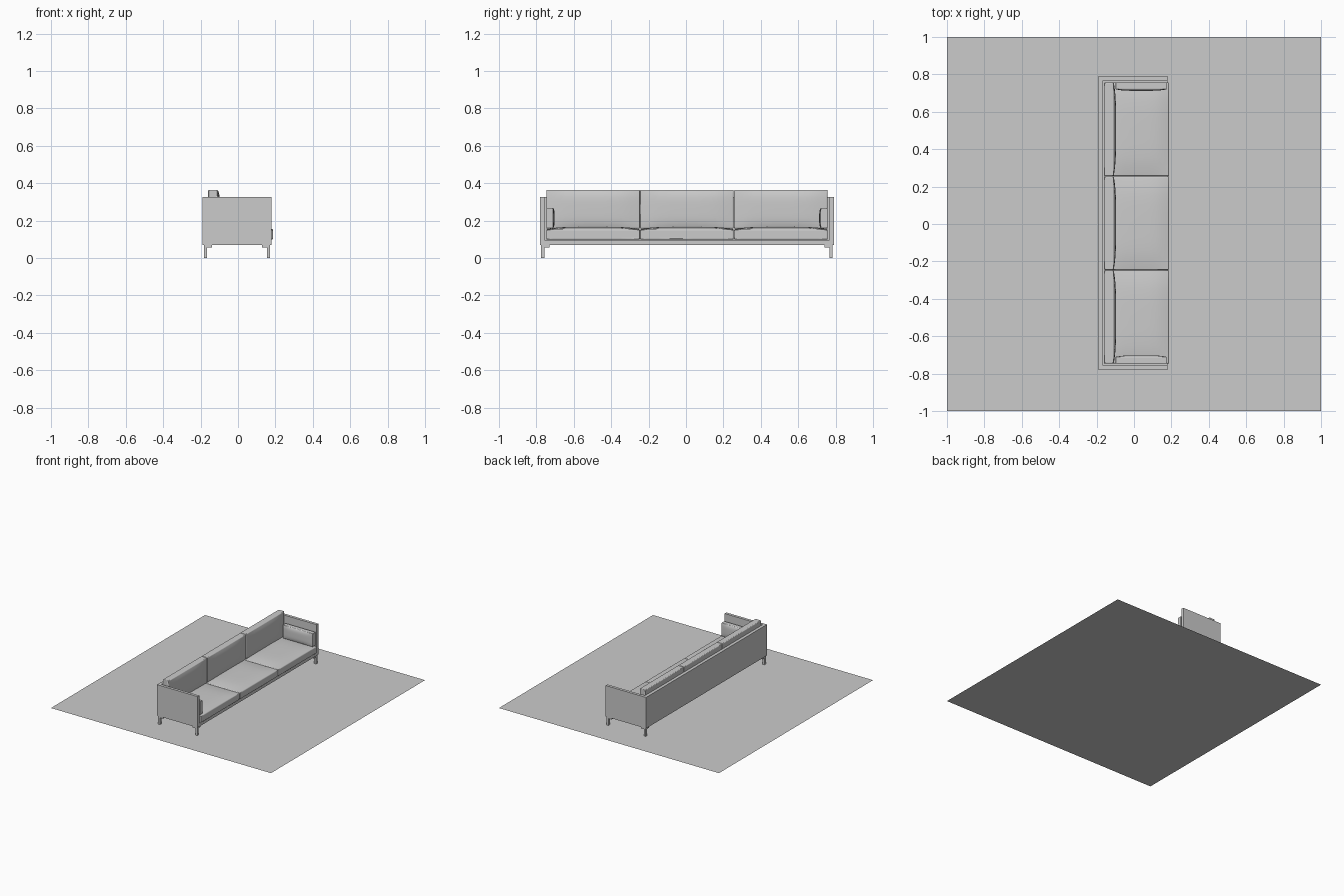
import bpy, bmesh
from mathutils import Vector

if "Cube" in bpy.data.objects:
    bpy.data.objects.remove(bpy.data.objects["Cube"])

YC = 0.005  # sofa centre line along its length


def finish(name, bm, bevel=0.0, segments=3):
    mesh = bpy.data.meshes.new(name)
    bm.to_mesh(mesh)
    bm.free()
    ob = bpy.data.objects.new(name, mesh)
    bpy.context.collection.objects.link(ob)
    if bevel:
        mod = ob.modifiers.new("soft_edges", 'BEVEL')
        mod.width = bevel
        mod.segments = segments
        mod.limit_method = 'ANGLE'
        mod.angle_limit = 0.9
        bpy.ops.object.select_all(action='DESELECT')
        ob.select_set(True)
        bpy.context.view_layer.objects.active = ob
        bpy.ops.object.shade_smooth_by_angle(angle=0.7)
    return ob


def box_mesh(lo, hi):
    bm = bmesh.new()
    bmesh.ops.create_cube(bm, size=1)
    lo, hi = Vector(lo), Vector(hi)
    for v in bm.verts:
        v.co = Vector([lo[i] + (v.co[i] + 0.5) * (hi[i] - lo[i]) for i in range(3)])
    return bm


def box(name, lo, hi, bevel=0.0):
    return finish(name, box_mesh(lo, hi), bevel, 2)


def cushion(name, lo, hi, axis, side, crown, bevel):
    """Box with one face (axis, side) puffed outwards."""
    bm = box_mesh(lo, hi)
    bmesh.ops.subdivide_edges(bm, edges=bm.edges[:], cuts=9, use_grid_fill=True)
    others = [i for i in range(3) if i != axis]
    face = hi[axis] if side > 0 else lo[axis]
    for v in bm.verts:
        if abs(v.co[axis] - face) < 1e-5:
            puff = crown
            for i in others:
                t = 2 * (v.co[i] - lo[i]) / (hi[i] - lo[i]) - 1
                puff *= max(0.0, 1 - t ** 4)
            v.co[axis] += side * puff
    return finish(name, bm, bevel)


# Flat square sheet the sofa stands on
bm = bmesh.new()
bmesh.ops.create_grid(bm, x_segments=1, y_segments=1, size=1)
finish("floor_sheet", bm)

# Frame: base, back panel and two side panels
box("base_panel", (-0.165, -0.76, 0.07), (0.178, 0.77, 0.096))
box("back_panel", (-0.19, -0.76, 0.07), (-0.165, 0.77, 0.325))

for s, side in ((-1, "left"), (1, "right")):
    y_out, y_in = YC + s * 0.785, YC + s * 0.762
    box(side + "_arm_panel", (-0.19, min(y_out, y_in), 0.07),
        (0.178, max(y_out, y_in), 0.325))

    # Legs with their mounting plates
    for xs, end in ((-1, "back"), (1, "front")):
        xo = -0.183 if xs < 0 else 0.172
        xi, xp = xo - xs * 0.016, xo - xs * 0.045
        yi, yp = YC + s * 0.762, YC + s * 0.735
        yo = YC + s * 0.779
        box(f"{end}_{side}_leg", (min(xo, xi), min(yo, yi), 0),
            (max(xo, xi), max(yo, yi), 0.07))
        box(f"{end}_{side}_leg_plate", (min(xo, xp), min(yo, yp), 0.056),
            (max(xo, xp), max(yo, yp), 0.071))

# Three seat cushions and three back cushions
W = 0.502
for i in range(3):
    y0 = YC - 0.753 + i * W
    y1 = y0 + W
    cushion(f"seat_cushion_{i + 1}", (-0.16, y0 + 0.001, 0.098),
            (0.187, y1 - 0.001, 0.153), 2, 1, 0.014, 0.008)
    cushion(f"back_cushion_{i + 1}", (-0.16, y0 + 0.001, 0.158),
            (-0.108, y1 - 0.001, 0.364), 0, 1, 0.012, 0.012)

# Upright pillows resting against the arms
for s, side in ((-1, "left"), (1, "right")):
    a, b = YC + s * 0.715, YC + s * 0.752
    cushion(side + "_arm_pillow", (-0.098, min(a, b), 0.158),
            (0.175, max(a, b), 0.268), 1, -s, 0.008, 0.01)
